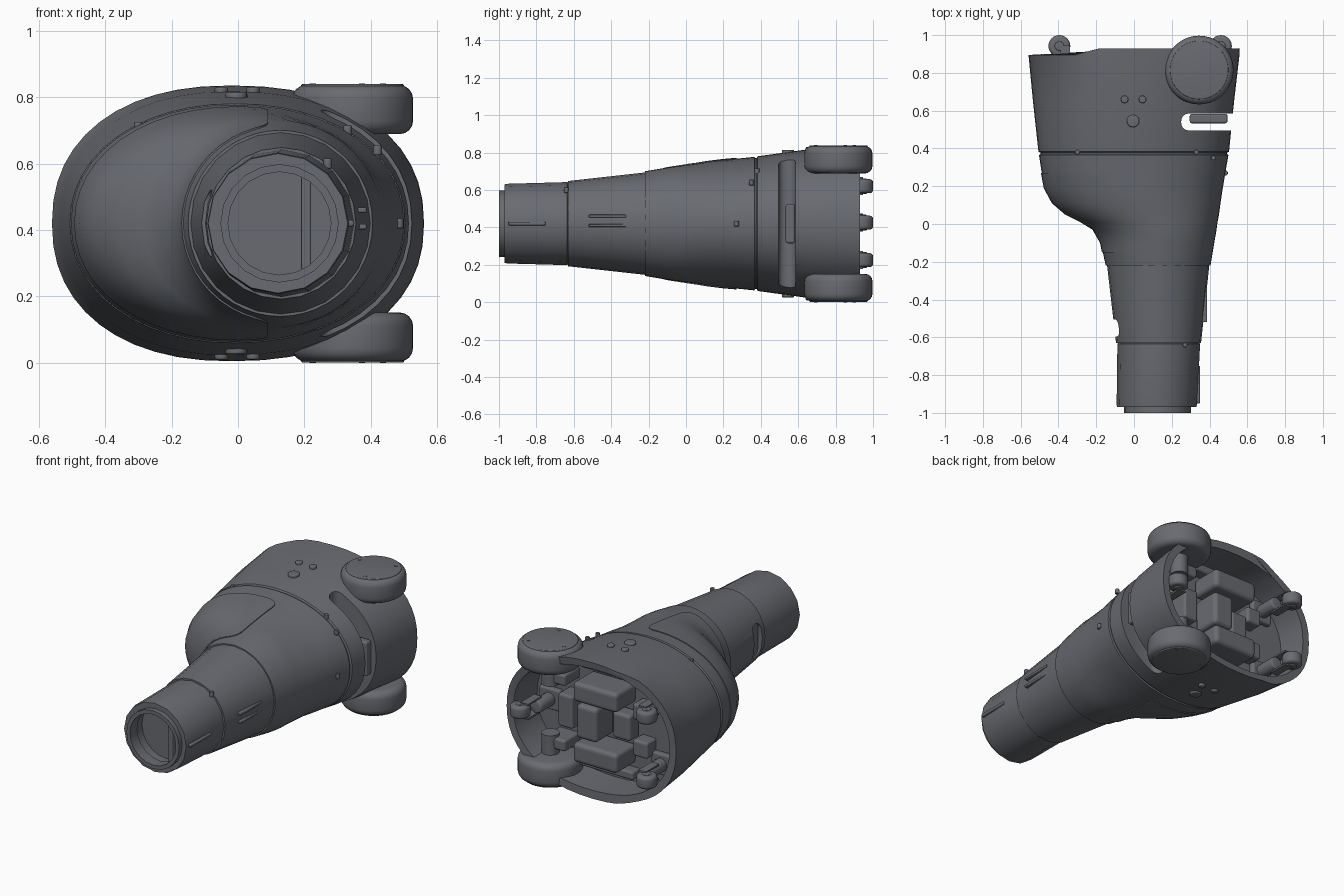
import bpy, bmesh, math
from mathutils import Vector

MID = 0.42  # height of the long axis

cube = bpy.data.objects.get("Cube")
if cube:
    bpy.data.objects.remove(cube, do_unlink=True)

grey = bpy.data.materials.new("slate_grey")
grey.use_nodes = True
grey.diffuse_color = (0.14, 0.147, 0.165, 1)
grey.node_tree.nodes["Principled BSDF"].inputs["Base Color"].default_value = grey.diffuse_color


def finish(name, bm):
    bmesh.ops.recalc_face_normals(bm, faces=bm.faces)
    mesh = bpy.data.meshes.new(name)
    bm.to_mesh(mesh)
    bm.free()
    mesh.materials.append(grey)
    ob = bpy.data.objects.new(name, mesh)
    bpy.context.scene.collection.objects.link(ob)
    return ob


def smooth(ob, angle=35):
    bpy.ops.object.select_all(action="DESELECT")
    ob.select_set(True)
    bpy.context.view_layer.objects.active = ob
    bpy.ops.object.shade_smooth_by_angle(angle=math.radians(angle))
    return ob


def loft(name, stations, sides, grow=0.0):
    """Rings along y; each station is y, min x, max x, half height, centre x, squareness."""
    bm = bmesh.new()
    rings = []
    for y, lo, hi, half, cx, power in stations:
        ring = []
        for i in range(sides):
            a = 2 * math.pi * i / sides
            c, s = math.cos(a), math.sin(a)
            rx = (hi - cx if c > 0 else cx - lo) + grow
            x = cx + rx * math.copysign(abs(c) ** (2 / power), c)
            z = MID + (half + grow) * math.copysign(abs(s) ** (2 / power), s)
            ring.append(bm.verts.new((x, y, z)))
        rings.append(ring)
    for a, b in zip(rings, rings[1:]):
        for i in range(sides):
            j = (i + 1) % sides
            bm.faces.new((a[i], a[j], b[j], b[i]))
    bm.faces.new(rings[0])
    bm.faces.new(rings[-1])
    return finish(name, bm)


def box(name, centre, size, bevel=0.0, edges="all"):
    bm = bmesh.new()
    bmesh.ops.create_cube(bm, size=1)
    bmesh.ops.scale(bm, vec=size, verts=bm.verts)
    bmesh.ops.translate(bm, vec=centre, verts=bm.verts)
    if bevel:
        chosen = [e for e in bm.edges if edges == "all"
                  or abs((e.verts[0].co - e.verts[1].co)[edges]) > 1e-6]
        bmesh.ops.bevel(bm, geom=chosen, offset=bevel, segments=4, profile=0.5, affect="EDGES")
    return finish(name, bm)


def drum(name, centre, radius, depth, bevel=0.0, axis="Z", sides=32):
    bm = bmesh.new()
    bmesh.ops.create_cone(bm, cap_ends=True, segments=sides, radius1=radius,
                          radius2=radius, depth=depth)
    if bevel:
        rims = [e for e in bm.edges if abs(e.verts[0].co.z - e.verts[1].co.z) < 1e-6]
        bmesh.ops.bevel(bm, geom=rims, offset=bevel, segments=4, profile=0.5, affect="EDGES")
    ob = finish(name, bm)
    turn = Vector({"X": (1, 0, 0), "Y": (0, 1, 0), "Z": (0, 0, 1)}[axis])
    rot = Vector((0, 0, 1)).rotation_difference(turn).to_matrix().to_4x4()
    ob.data.transform(rot)
    ob.data.transform(rot.Translation(Vector(centre)))
    return smooth(ob)


def boolean(ob, cutter, operation="DIFFERENCE"):
    mod = ob.modifiers.new("cut", "BOOLEAN")
    mod.operation, mod.object, mod.solver = operation, cutter, "EXACT"
    bpy.context.view_layer.objects.active = ob
    bpy.ops.object.modifier_apply(modifier=mod.name)
    bpy.data.objects.remove(cutter, do_unlink=True)


# Torso with the side bulge and a seam groove
TORSO = [
    (-.22, -.15, .405, .28, .127, 2), (-.1, -.175, .425, .30, .13, 2),
    (-.03, -.215, .437, .31, .12, 2), (.01, -.28, .442, .315, .1, 2),
    (.05, -.36, .45, .32, .08, 2), (.11, -.43, .458, .33, .05, 2),
    (.19, -.473, .47, .34, .02, 2), (.28, -.49, .485, .348, 0, 2.1),
    (.365, -.503, .5, .357, -.01, 2.1), (.37, -.496, .493, .35, -.01, 2.1),
    (.378, -.496, .493, .35, -.01, 2.1), (.383, -.506, .503, .36, -.01, 2.1),
    (.65, -.535, .53, .397, -.02, 2.2), (.89, -.558, .558, .413, -.02, 2.25),
    (.93, -.56, .56, .415, -.02, 2.25),
]
torso = loft("torso_shell", TORSO, 48)
for v in torso.data.vertices:
    if v.co.y > .92 and v.co.x < -.2:
        v.co.y -= .035 * min(1, (-.2 - v.co.x) / .1)

# Open back, side slot and its inner wall
pocket = [(y,) + TORSO[-1][1:] for y in (.70, 1.1)]
boolean(torso, loft("pocket_cutter", pocket, 48, grow=-.045))
boolean(torso, box("slot_cutter", (.55, .54, MID), (.6, .09, 1.2), .04, edges=2))
smooth(torso)
box("slot_grip", (.395, .558, MID), (.2, .05, .21), .012)

# Raised panel wrapped round the bulge
panel = loft("bulge_panel", TORSO[:9], 48, grow=.005)
boolean(panel, box("panel_cutter", (-.41, .06, MID), (1, .42, 1.2), .06, edges=2), "INTERSECT")
smooth(panel)

# Neck and open nose
neck = loft("neck", [(-.63, -.095, .355, .228, .13, 2), (-.215, -.143, .399, .274, .128, 2)], 24)
boolean(neck, box("neck_notch_cutter", (-.11, -.55, MID), (.08, .09, .2), .035, edges=0))
smooth(neck)
nose = loft("nose", [(-.97, -.09, .33, .21, .12, 2), (-.955, -.092, .334, .213, .12, 2),
                     (-.635, -.088, .35, .222, .131, 2), (-.625, -.08, .34, .214, .13, 2)], 16)
boolean(nose, drum("nose_bore_cutter", (.125, -.95, MID), .165, .16, axis="Y", sides=20))
smooth(nose)
lip = drum("nose_lip", (.125, -.965, MID), .178, .07, axis="Y", sides=20)
boolean(lip, drum("lip_cutter", (.125, -.965, MID), .155, .2, axis="Y", sides=20))
smooth(lip)
box("nose_bar", (.205, -.92, MID), (.03, .06, .28), .006)

# Side vents and rivets
for z in (.41, .46):
    box("neck_vent", (.372, -.42, z), (.03, .2, .016), .005)
box("nose_fin", (.335, -.85, MID), (.03, .2, .02), .008)
for x, y, z in ((.485, .27, MID), (.42, .35, .64), (.27, -.64, .6), (-.3, .38, .71), (.33, .38, .70)):
    drum("rivet", (x, y, z), .013, .03, .004, sides=12)

# Parts mirrored above and below the axis
for side, label in ((1, "upper"), (-1, "lower")):
    def up(h):
        return MID + side * h
    drum(label + "_drive_wheel", (.345, .815, up(.342)), .182, .147, .04, sides=40)
    drum(label + "_wheel_cap", (.345, .815, up(.412)), .155, .014, .005, sides=40)
    drum(label + "_axle", (.345, .815, up(.22)), .05, .14)
    box(label + "_wheel_bracket", (.3, .76, up(.2)), (.14, .16, .07), .015)
    for k in range(3):
        a = 2 * math.pi * k / 3 + .75
        drum(label + "_cap_screw", (.345 + .125 * math.cos(a), .815 + .125 * math.sin(a),
                                    up(.418)), .01, .006, sides=10)
    # Buttons on the shell
    for x, y, r, h in ((-.05, .66, .02, .398), (.045, .66, .02, .398), (-.005, .545, .033, .382)):
        drum(label + "_button", (x, y, up(h)), r, .024, .006, sides=20)
    # Packs and blocks in the back
    box(label + "_pack", (-.01, .8, up(.185)), (.3, .2, .12), .025)
    box(label + "_side_block", (-.24, .74, up(.11)), (.1, .1, .1), .015)
    box(label + "_tray", (0, .73, up(.3)), (.36, .08, .05), .012)

box("centre_pack", (.06, .79, MID), (.14, .18, .21), .025)
box("side_pack", (-.12, .75, MID), (.12, .1, .16), .02)
box("gearbox", (.25, .75, MID), (.1, .12, .2), .015)

# Three small casters with their forks
for name, x, z in (("upper_caster", -.395, .62), ("lower_caster", -.395, .225), ("side_caster", .46, .425)):
    drum(name, (x, .942, z), .058, .075, .018, sides=24)
    drum(name + "_hub", (x, .942, z), .025, .085, .005, sides=16)
    for dz in (-.043, .043):
        box(name + "_fork", (x + (.03 if x < 0 else -.03), .88, z + dz), (.05, .13, .01))
    drum(name + "_spring", (x + (.05 if x < 0 else -.05), .78, z), .04, .17, .01, axis="Y", sides=16)
    box(name + "_plate", (x + (.05 if x < 0 else -.05), .715, z), (.14, .04, .13), .012)
